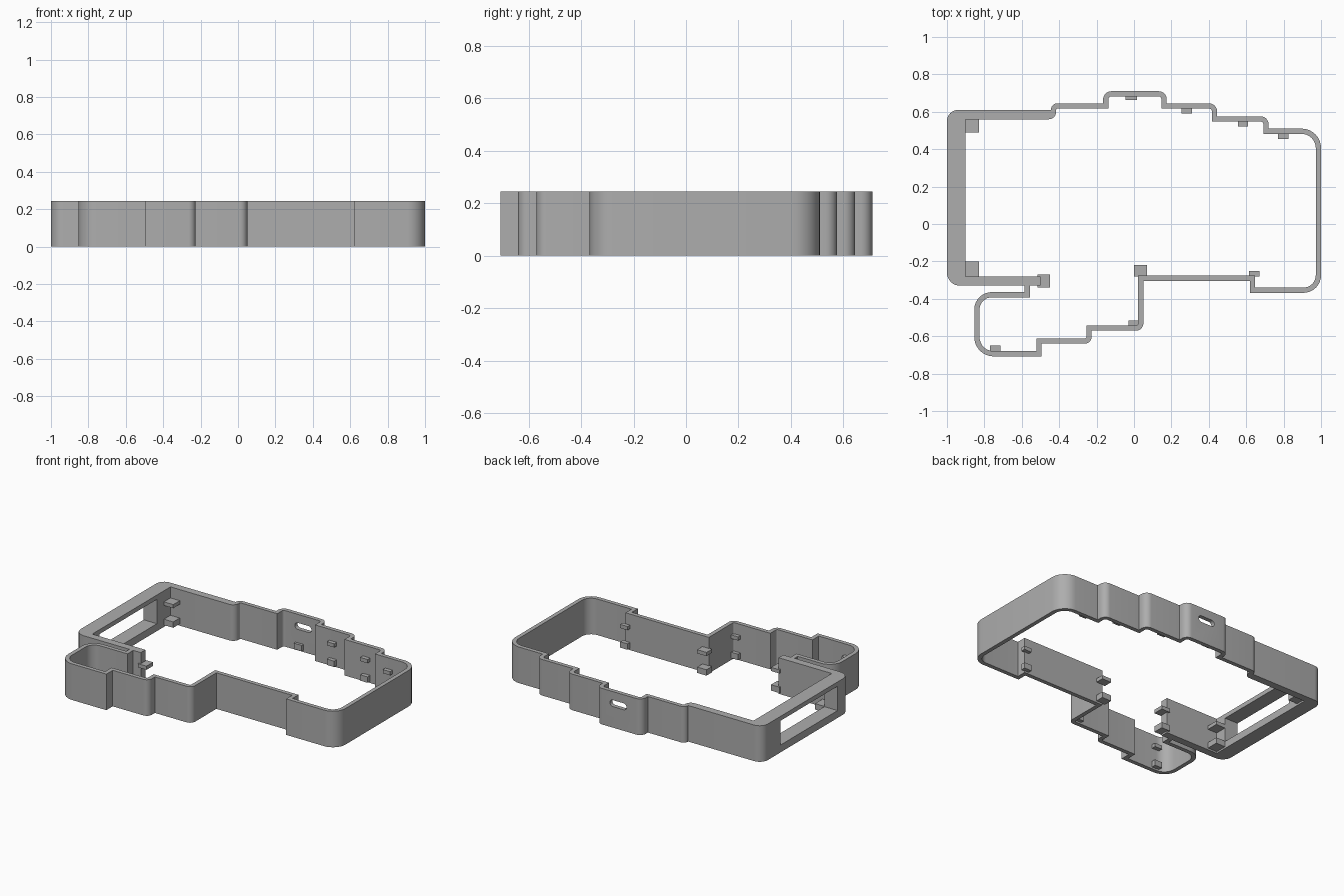
import bpy, bmesh, math
from mathutils import Vector

cube = bpy.data.objects.get("Cube")
if cube:
    bpy.data.objects.remove(cube)

HEIGHT = 0.245
WALL = 0.028

grey = bpy.data.materials.new("plain grey")
grey.use_nodes = True
GREY = (0.42, 0.42, 0.42, 1)
grey.diffuse_color = GREY
grey.node_tree.nodes["Principled BSDF"].inputs["Base Color"].default_value = GREY


def add_object(name, bm):
    bmesh.ops.recalc_face_normals(bm, faces=bm.faces)
    mesh = bpy.data.meshes.new(name)
    bm.to_mesh(mesh)
    bm.free()
    mesh.materials.append(grey)
    ob = bpy.data.objects.new(name, mesh)
    bpy.context.collection.objects.link(ob)
    return ob


def fillet(points, closed):
    """Round each (x, y, radius) corner with an arc."""
    out = []
    n = len(points)
    for i, (x, y, r) in enumerate(points):
        p = Vector((x, y))
        if r == 0 or (not closed and i in (0, n - 1)):
            out.append(p)
            continue
        a = (Vector(points[i - 1][:2]) - p).normalized()
        b = (Vector(points[(i + 1) % n][:2]) - p).normalized()
        centre = p + (a + b) * r
        for k in range(9):
            t = math.pi / 2 * k / 8
            out.append(centre - b * r * math.cos(t) - a * r * math.sin(t))
    return out


def extrude(name, outline, z0=0, z1=HEIGHT):
    bm = bmesh.new()
    face = bm.faces.new([bm.verts.new((p.x, p.y, z0)) for p in outline])
    res = bmesh.ops.extrude_face_region(bm, geom=[face])
    verts = [v for v in res["geom"] if isinstance(v, bmesh.types.BMVert)]
    bmesh.ops.translate(bm, verts=verts, vec=(0, 0, z1 - z0))
    return add_object(name, bm)


def ribbon(path, width):
    """Outline of a wall of even width along an open path."""
    sides = ([], [])
    for i, p in enumerate(path):
        d0 = (p - path[max(i - 1, 0)]).normalized()
        d1 = (path[min(i + 1, len(path) - 1)] - p).normalized()
        n0, n1 = Vector((-d0.y, d0.x)), Vector((-d1.y, d1.x))
        if d0.length == 0:
            n0 = n1
        if d1.length == 0:
            n1 = n0
        mitre = (n0 + n1) / (1 + n0.dot(n1)) * width / 2
        sides[0].append(p + mitre)
        sides[1].append(p - mitre)
    return sides[0] + sides[1][::-1]


def box(name, x0, x1, y0, y1, z0, z1):
    return extrude(name, [Vector(c) for c in ((x0, y0), (x1, y0), (x1, y1), (x0, y1))], z0, z1)


def cut(target, cutter):
    mod = target.modifiers.new("opening", "BOOLEAN")
    mod.operation = "DIFFERENCE"
    mod.solver = "EXACT"
    mod.object = cutter
    bpy.context.view_layer.objects.active = target
    bpy.ops.object.modifier_apply(modifier=mod.name)
    bpy.data.objects.remove(cutter)


# Stepped thin wall, running clockwise from the back
thin_path = [
    (-.43, .61, 0), (-.43, .631, .02), (-.151, .631, 0), (-.151, .696, .03),
    (.161, .696, .03), (.161, .631, 0), (.431, .631, .03), (.431, .562, 0),
    (.706, .562, .03), (.706, .496, 0), (.986, .496, .09), (.986, -.354, .08),
    (.634, -.354, 0), (.634, -.29, 0), (.036, -.29, 0), (.036, -.556, .025),
    (-.24, -.556, 0), (-.24, -.626, .025), (-.508, -.626, 0), (-.508, -.694, 0),
    (-.84, -.694, .09), (-.84, -.378, .08), (-.571, -.378, 0), (-.571, -.33, 0),
]
thin_wall = extrude("thin_wall", ribbon(fillet(thin_path, False), WALL))

# Thick end bracket
thick_path = [
    (-.5, -.33, 0), (-1, -.33, .07), (-1, .61, .06), (-.416, .61, 0),
    (-.416, .56, .04), (-.9, .56, 0), (-.9, -.28, 0), (-.5, -.28, 0),
]
end_bracket = extrude("end_bracket", fillet(thick_path, True))

# Window through the end, and port slot in the back bump
cut(end_bracket, box("window_cutter", -1.1, -.8, -.2, .415, .05, .215))
slot = [(-.05, -.022, .0219), (.075, -.022, .0219), (.075, .022, .0219), (-.05, .022, .0219)]
slot_cutter = extrude("slot_cutter", fillet(slot, True), -.1, .1)
slot_cutter.rotation_euler.x = math.pi / 2
slot_cutter.location = (0, .7, .165)
bpy.context.view_layer.update()
cut(thin_wall, slot_cutter)

# Pairs of board clips on the inside of the walls
clips = {
    "back_clip_1": (.255, .31, .59, .62), "back_clip_2": (.555, .61, .52, .55),
    "back_clip_3": (.77, .825, .455, .485), "corner_clip_back": (-.9, -.83, .49, .56),
    "corner_clip_front": (-.9, -.83, -.28, -.2), "end_clip": (-.515, -.45, -.34, -.27),
    "middle_clip": (0, .07, -.28, -.22), "front_clip_1": (.615, .67, -.28, -.25),
    "front_clip_2": (-.03, .022, -.545, -.517), "front_clip_3": (-.77, -.715, -.68, -.65),
}
for name, area in clips.items():
    box(name + "_lower", *area, .012, .052)
    box(name + "_upper", *area, .145, .17)
box("bump_clip", -.045, .015, .663, .69, .012, .052)

# Smooth the rounded corners, keep the rest crisp
for ob in (thin_wall, end_bracket):
    bpy.ops.object.select_all(action="DESELECT")
    ob.select_set(True)
    bpy.context.view_layer.objects.active = ob
    bpy.ops.object.shade_smooth_by_angle(angle=math.radians(30))
